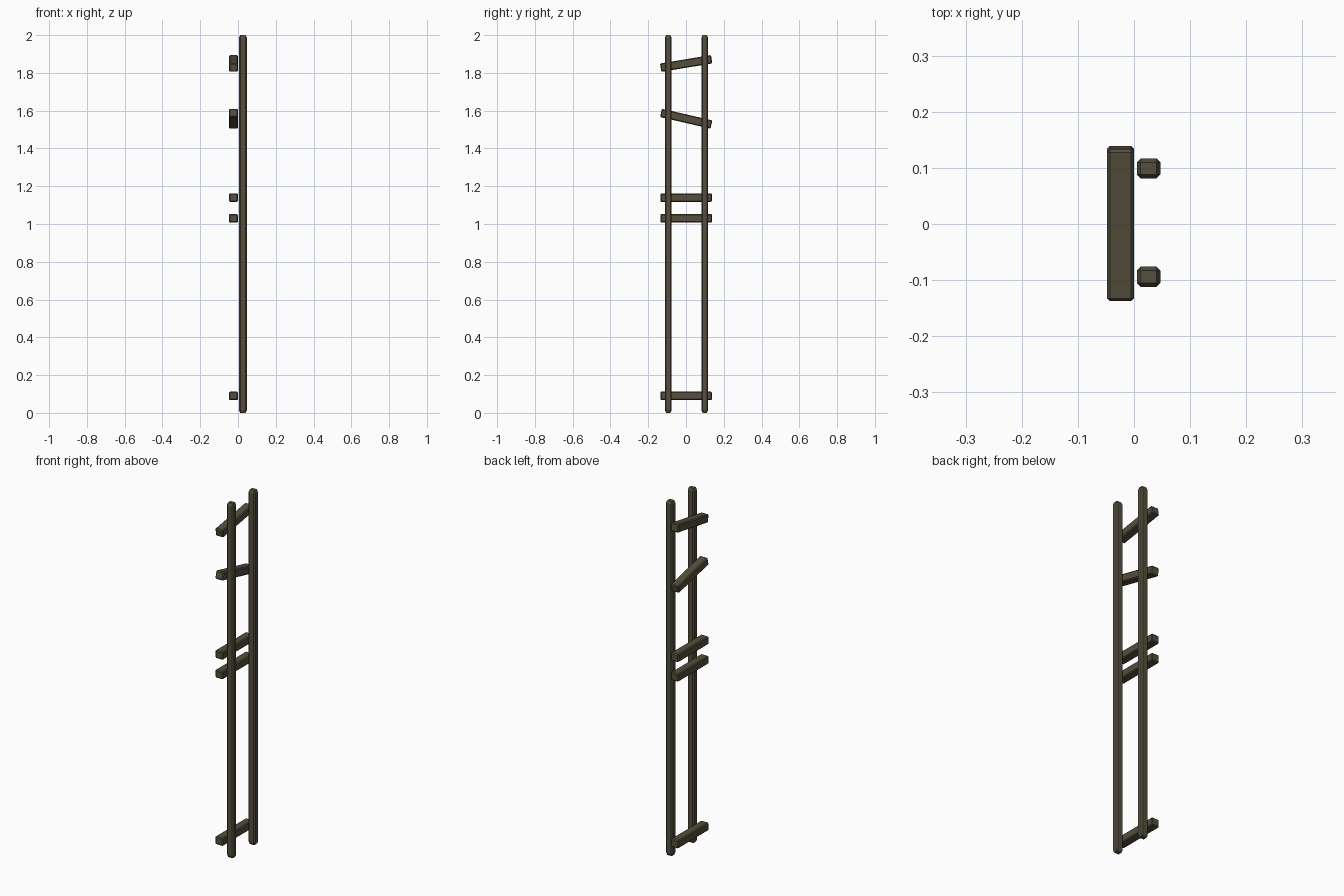
import bpy, bmesh
from math import radians
from mathutils import Matrix

if "Cube" in bpy.data.objects:
    bpy.data.objects.remove(bpy.data.objects["Cube"])

wood = bpy.data.materials.new("dark_wood")
wood.diffuse_color = (0.09, 0.077, 0.046, 1)
wood.use_nodes = True
wood.node_tree.nodes["Principled BSDF"].inputs["Base Color"].default_value = wood.diffuse_color


def beam(name, size, location, bevel, tilt=0.0, stretch=1.0):
    """Chamfered timber; stretch lengthens the end chamfers along z."""
    bm = bmesh.new()
    bmesh.ops.create_cube(bm, size=1)
    bmesh.ops.scale(bm, vec=(size[0], size[1], size[2] / stretch), verts=bm.verts)
    bmesh.ops.bevel(bm, geom=bm.edges[:], offset=bevel, segments=1,
                    profile=0.5, affect='EDGES')
    bmesh.ops.scale(bm, vec=(1, 1, stretch), verts=bm.verts)
    bmesh.ops.rotate(bm, verts=bm.verts, matrix=Matrix.Rotation(radians(tilt), 3, 'X'))
    mesh = bpy.data.meshes.new(name)
    bm.to_mesh(mesh)
    bm.free()
    mesh.materials.append(wood)
    obj = bpy.data.objects.new(name, mesh)
    obj.location = location
    bpy.context.collection.objects.link(obj)


# Two upright posts
for name, y in (("left_post", -0.094), ("right_post", 0.099)):
    beam(name, (0.042, 0.036, 2.0), (0.026, y, 1.0), 0.007, stretch=2.0)

# Cross slats behind the posts, the upper two nailed on crooked
slats = (("bottom_slat", 0.09, 0), ("lower_middle_slat", 1.03, 0),
         ("upper_middle_slat", 1.14, 0), ("crooked_slat", 1.5575, -13),
         ("top_slat", 1.85, 9.4))
for name, z, tilt in slats:
    beam(name, (0.048, 0.274, 0.045), (-0.024, 0.001, z), 0.005, tilt)
